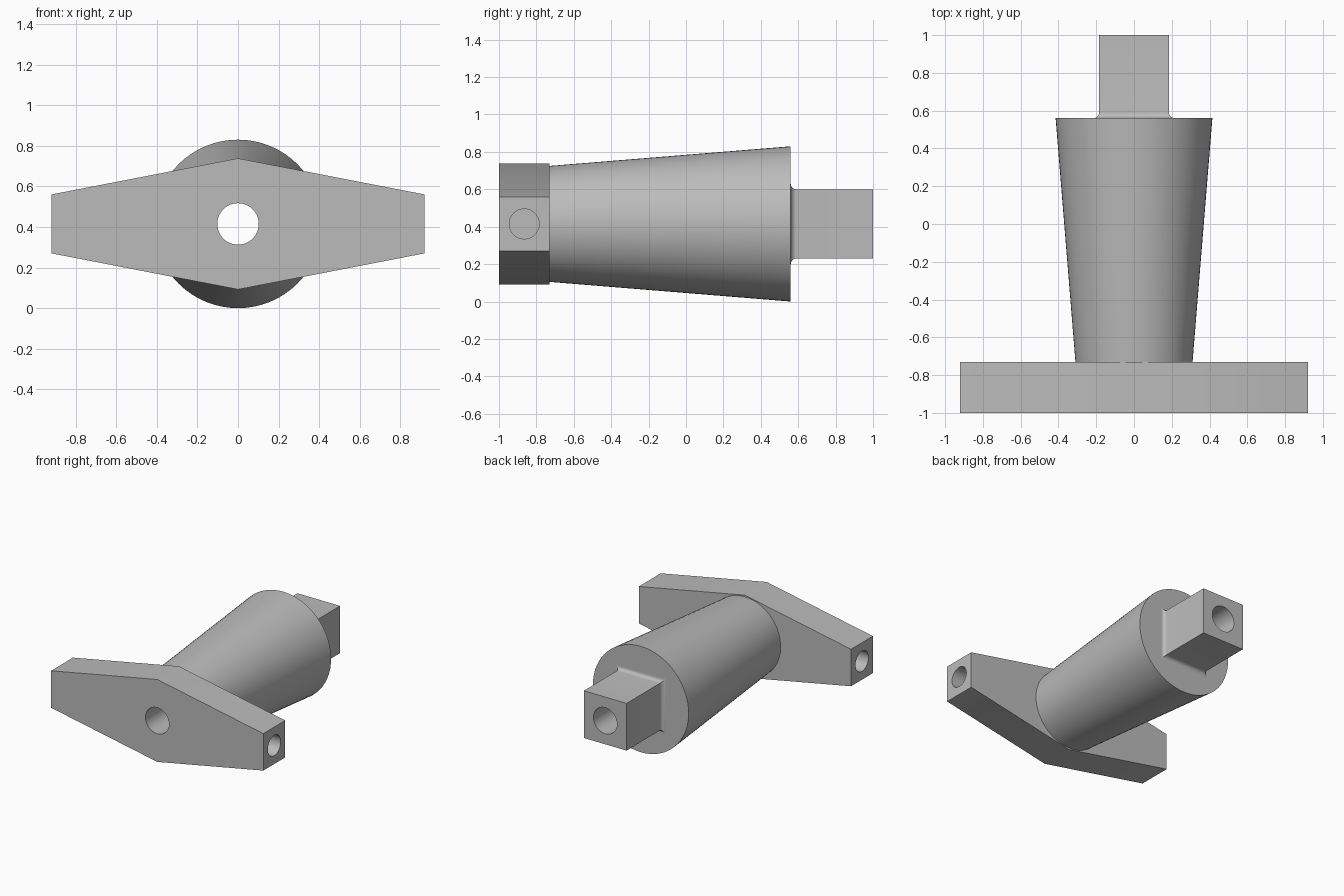
import bpy, bmesh
from math import sin, cos, pi

if "Cube" in bpy.data.objects:
    bpy.data.objects.remove(bpy.data.objects["Cube"], do_unlink=True)

AXIS_Z = 0.415                                # height of the shaft axis
FRONT, PLATE_BACK, BODY_BACK, BACK = -1.0, -0.73, 0.56, 1.0

grey = bpy.data.materials.new("plain grey")
grey.use_nodes = True
colour = (0.5, 0.5, 0.5, 1)
grey.diffuse_color = colour
grey.node_tree.nodes["Principled BSDF"].inputs["Base Color"].default_value = colour


def loft(name, rings):
    """Skin a list of equal-length point rings into a closed solid."""
    bm = bmesh.new()
    loops = [[bm.verts.new(p) for p in ring] for ring in rings]
    n = len(loops[0])
    for a, b in zip(loops, loops[1:]):
        for i in range(n):
            j = (i + 1) % n
            bm.faces.new((a[i], a[j], b[j], b[i]))
    bm.faces.new(loops[0])
    bm.faces.new(loops[-1])
    bmesh.ops.recalc_face_normals(bm, faces=bm.faces)
    mesh = bpy.data.meshes.new(name)
    bm.to_mesh(mesh)
    bm.free()
    mesh.materials.append(grey)
    obj = bpy.data.objects.new(name, mesh)
    bpy.context.collection.objects.link(obj)
    return obj


def circle_y(r, y, n=64):
    return [(r * cos(2 * pi * i / n), y, AXIS_Z + r * sin(2 * pi * i / n)) for i in range(n)]


def circle_x(r, x, y, n=48):
    return [(x, y + r * cos(2 * pi * i / n), AXIS_Z + r * sin(2 * pi * i / n)) for i in range(n)]


def square_y(h, y):
    return [(sx * h, y, AXIS_Z + sz * h) for sx, sz in ((1, 1), (-1, 1), (-1, -1), (1, -1))]


# Diamond-shaped cross plate
outline = [(0.92, 0.145), (0, 0.323), (-0.92, 0.145), (-0.92, -0.145), (0, -0.323), (0.92, -0.145)]
plate = loft("cross_plate", [[(x, y, AXIS_Z + z) for x, z in outline] for y in (FRONT, PLATE_BACK)])

# Tapered round body
body = loft("tapered_body", [circle_y(0.31, PLATE_BACK), circle_y(0.415, BODY_BACK)])

# Square drive end with a concave fillet at its root
half, fillet, steps = 0.185, 0.03, 6
rings = []
for i in range(steps + 1):
    a = pi / 2 * i / steps
    rings.append(square_y(half + fillet * (1 - sin(a)), BODY_BACK + fillet * (1 - cos(a))))
rings.append(square_y(half, BACK))
drive = loft("square_drive", rings)

# Bore along the axis, and a blind hole in each end of the plate
bore = loft("bore_cutter", [circle_y(0.102, FRONT - 0.1), circle_y(0.102, BACK + 0.1)])
end_holes = [loft("end_hole_cutter", [circle_x(0.08, s * 0.5, -0.865), circle_x(0.08, s * 1.0, -0.865)])
             for s in (1, -1)]

for part, cutters in ((plate, [bore] + end_holes), (body, [bore]), (drive, [bore])):
    bpy.ops.object.select_all(action="DESELECT")
    part.select_set(True)
    bpy.context.view_layer.objects.active = part
    for cutter in cutters:
        mod = part.modifiers.new("cut", "BOOLEAN")
        mod.operation = "DIFFERENCE"
        mod.solver = "EXACT"
        mod.object = cutter
        bpy.ops.object.modifier_apply(modifier=mod.name)
    bpy.ops.object.shade_smooth_by_angle(angle=pi / 6)

# Cutters are no longer needed
for cutter in [bore] + end_holes:
    bpy.data.objects.remove(cutter, do_unlink=True)
